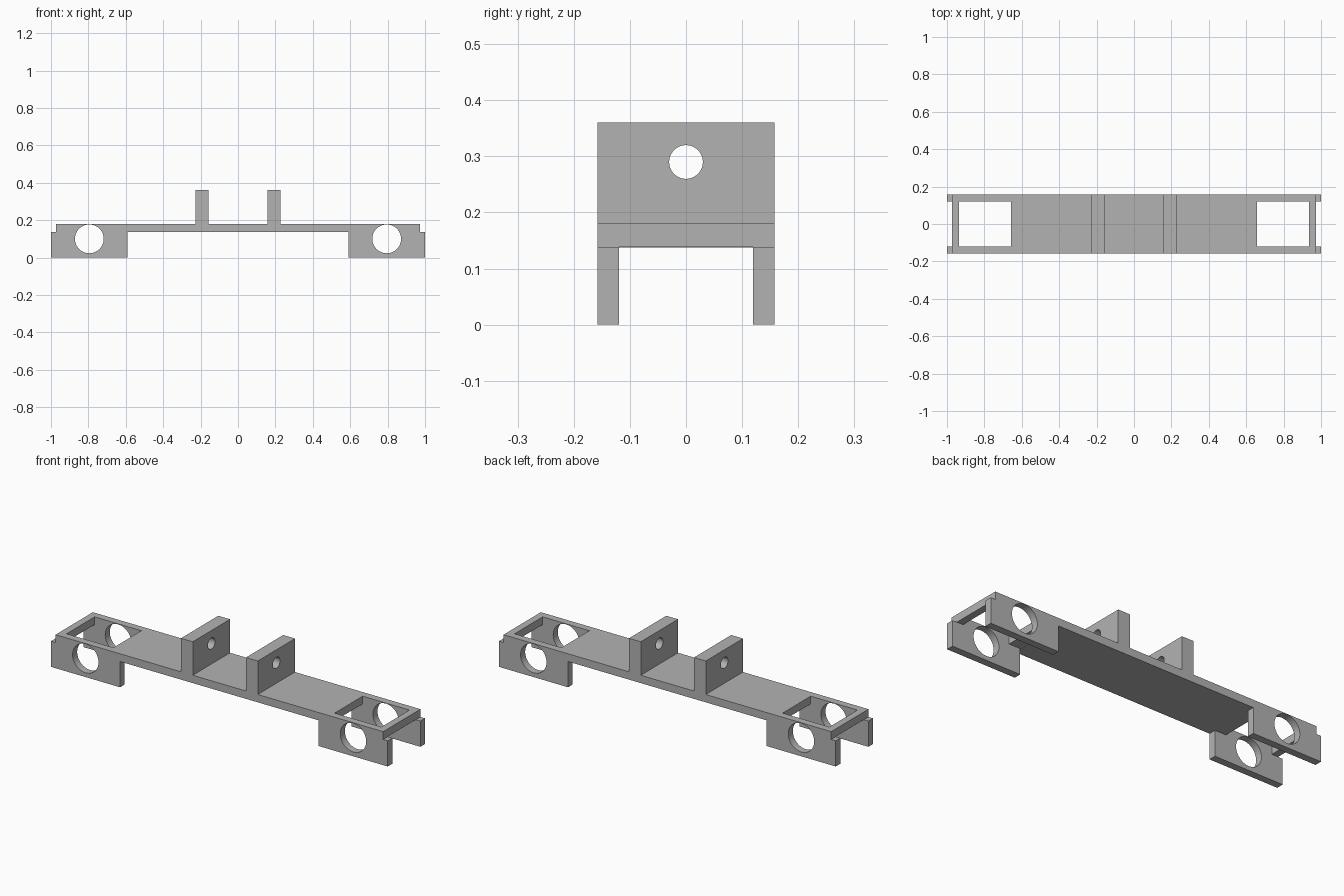
import bpy
import bmesh
from math import radians
from mathutils import Matrix, Vector

if "Cube" in bpy.data.objects:
    bpy.data.objects.remove(bpy.data.objects["Cube"], do_unlink=True)

HALF_DEPTH = 0.158     # half width of the whole bracket
INNER = 0.119          # half gap between the side plates
DECK_LOW, DECK_TOP = 0.138, 0.18

grey = bpy.data.materials.new("plain_grey")
grey.use_nodes = True
colour = (0.45, 0.45, 0.45, 1)
grey.diffuse_color = colour
grey.node_tree.nodes["Principled BSDF"].inputs["Base Color"].default_value = colour


def finish(name, bm):
    bmesh.ops.recalc_face_normals(bm, faces=bm.faces[:])
    mesh = bpy.data.meshes.new(name)
    bm.to_mesh(mesh)
    bm.free()
    mesh.materials.append(grey)
    obj = bpy.data.objects.new(name, mesh)
    bpy.context.collection.objects.link(obj)
    return obj


def extrude_profile(name, points, half):
    """Extrude an (x, z) outline along y, from -half to +half."""
    bm = bmesh.new()
    face = bm.faces.new([bm.verts.new((x, -half, z)) for x, z in points])
    result = bmesh.ops.extrude_face_region(bm, geom=[face])
    verts = [g for g in result["geom"] if isinstance(g, bmesh.types.BMVert)]
    bmesh.ops.translate(bm, verts=verts, vec=(0, 2 * half, 0))
    return finish(name, bm)


def rod(name, centre, radius, length, axis):
    bm = bmesh.new()
    turn = Matrix.Rotation(radians(90), 4, axis)
    bmesh.ops.create_cone(bm, cap_ends=True, segments=64, radius1=radius,
                          radius2=radius, depth=length,
                          matrix=Matrix.Translation(Vector(centre)) @ turn)
    return finish(name, bm)


def cut(target, cutter):
    cutter.hide_render = True
    mod = target.modifiers.new(cutter.name, "BOOLEAN")
    mod.operation = "DIFFERENCE"
    mod.solver = "EXACT"
    mod.object = cutter
    bpy.context.view_layer.objects.active = target
    bpy.ops.object.modifier_apply(modifier=mod.name)
    bpy.data.objects.remove(cutter, do_unlink=True)


# Body: front outline with end plates, deck and two uprights
half_outline = [(0.158, DECK_TOP), (0.158, 0.36), (0.228, 0.36),
                (0.228, DECK_TOP), (0.973, DECK_TOP), (0.973, DECK_LOW),
                (1, DECK_LOW), (1, 0), (0.59, 0), (0.59, DECK_LOW)]
outline = half_outline + [(-x, z) for x, z in reversed(half_outline)]
body = extrude_profile("bracket_body", outline, HALF_DEPTH)

# Channel between the end plates, with the window through the deck
roof = DECK_LOW + 0.0004
channel = [(0.585, -0.1), (1.1, -0.1), (1.1, roof), (0.935, roof),
           (0.935, 0.3), (0.657, 0.3), (0.657, roof), (0.585, roof)]
for side in (-1, 1):
    cut(body, extrude_profile("channel_cutter",
                              [(side * x, z) for x, z in channel], INNER))
    # Large round hole through both side plates
    cut(body, rod("wheel_hole_cutter", (side * 0.795, 0, 0.1), 0.077, 1, "X"))

# Small pin hole through both uprights
cut(body, rod("pin_hole_cutter", (0, 0, 0.29), 0.03, 1, "Y"))

# Smooth hole walls, crisp edges elsewhere
bpy.ops.object.select_all(action="DESELECT")
body.select_set(True)
bpy.context.view_layer.objects.active = body
bpy.ops.object.shade_smooth_by_angle(angle=radians(30))
